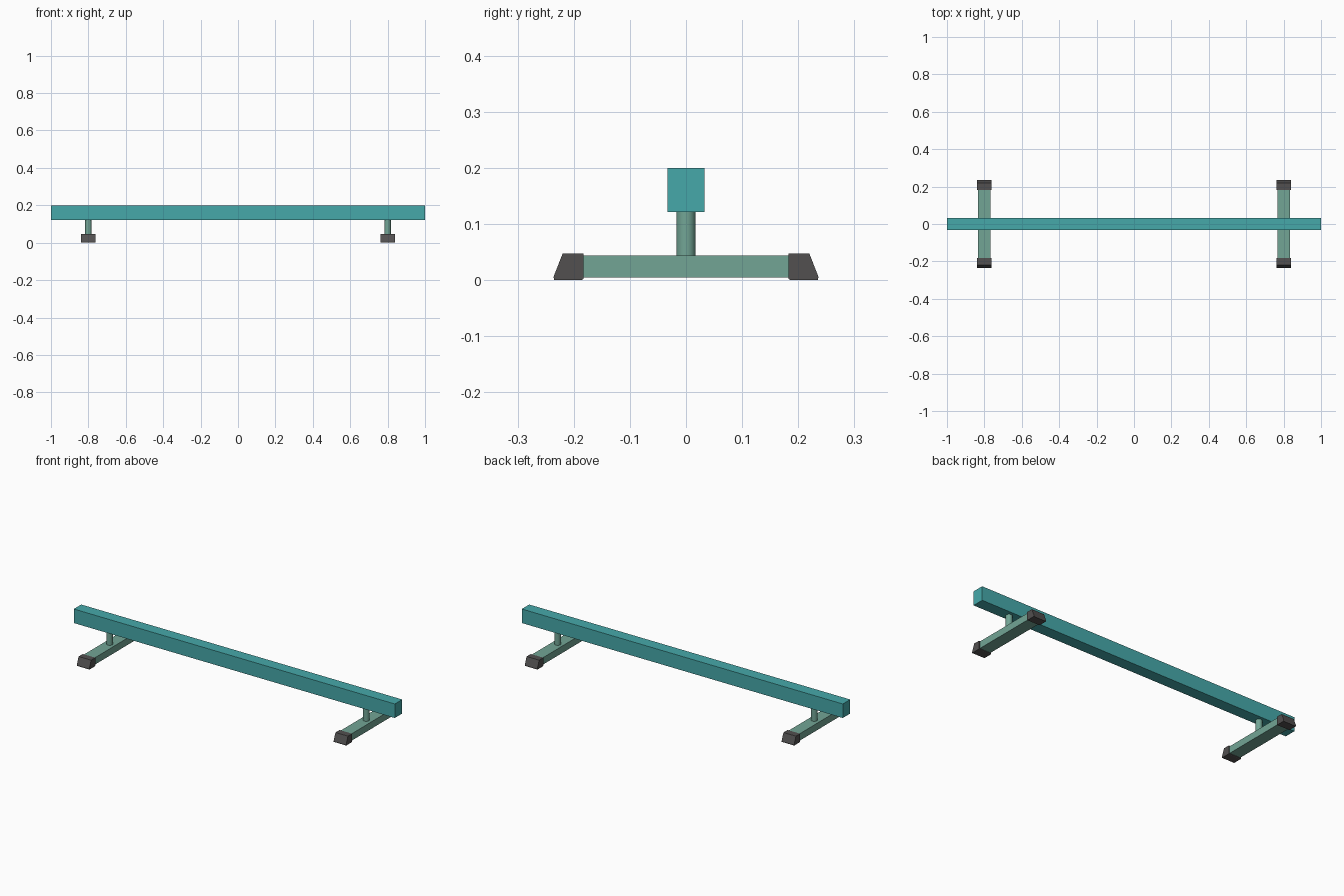
import bpy, bmesh

if "Cube" in bpy.data.objects:
    bpy.data.objects.remove(bpy.data.objects["Cube"])


def material(name, color):
    m = bpy.data.materials.new(name)
    m.diffuse_color = (*color, 1)
    m.use_nodes = True
    m.node_tree.nodes["Principled BSDF"].inputs["Base Color"].default_value = m.diffuse_color
    return m


TEAL = material("teal", (0.061, 0.397, 0.402))
SAGE = material("sage green", (0.168, 0.376, 0.301))
RUBBER = material("dark rubber", (0.084, 0.080, 0.080))


def box(name, center, size, mat):
    bpy.ops.mesh.primitive_cube_add(size=1, location=center)
    ob = bpy.context.object
    ob.name = name
    ob.scale = size
    bpy.ops.object.transform_apply(location=False, rotation=False, scale=True)
    ob.data.materials.append(mat)
    return ob


def end_cap(name, x, side):
    # Side profile (y, z) extruded across the width of the foot bar
    profile = [(0.183, 0.002), (0.183, 0.047), (0.220, 0.047),
               (0.236, 0.006), (0.235, 0.0), (0.187, 0.0)]
    half = 0.039
    bm = bmesh.new()
    face = bm.faces.new([bm.verts.new((x - half, side * y, z)) for y, z in profile])
    ext = bmesh.ops.extrude_face_region(bm, geom=[face])
    verts = [v for v in ext["geom"] if isinstance(v, bmesh.types.BMVert)]
    bmesh.ops.translate(bm, vec=(2 * half, 0, 0), verts=verts)
    bmesh.ops.recalc_face_normals(bm, faces=bm.faces)
    mesh = bpy.data.meshes.new(name)
    bm.to_mesh(mesh)
    bm.free()
    mesh.materials.append(RUBBER)
    bpy.context.collection.objects.link(bpy.data.objects.new(name, mesh))


# Long balance beam
box("beam", (0, 0, 0.1605), (2.0, 0.066, 0.079), TEAL)

# Two stands: foot bar, round post and a rubber cap on each end
for label, x in (("left", -0.8), ("right", 0.8)):
    box(label + "_foot_bar", (x, 0, 0.0245), (0.068, 0.38, 0.039), SAGE)
    bpy.ops.mesh.primitive_cylinder_add(vertices=24, radius=0.017, depth=0.082,
                                        location=(x, 0, 0.082))
    post = bpy.context.object
    post.name = label + "_post"
    post.data.materials.append(SAGE)
    bpy.ops.object.shade_smooth_by_angle()
    for end, side in (("front", -1), ("back", 1)):
        end_cap(f"{label}_{end}_cap", x, side)
